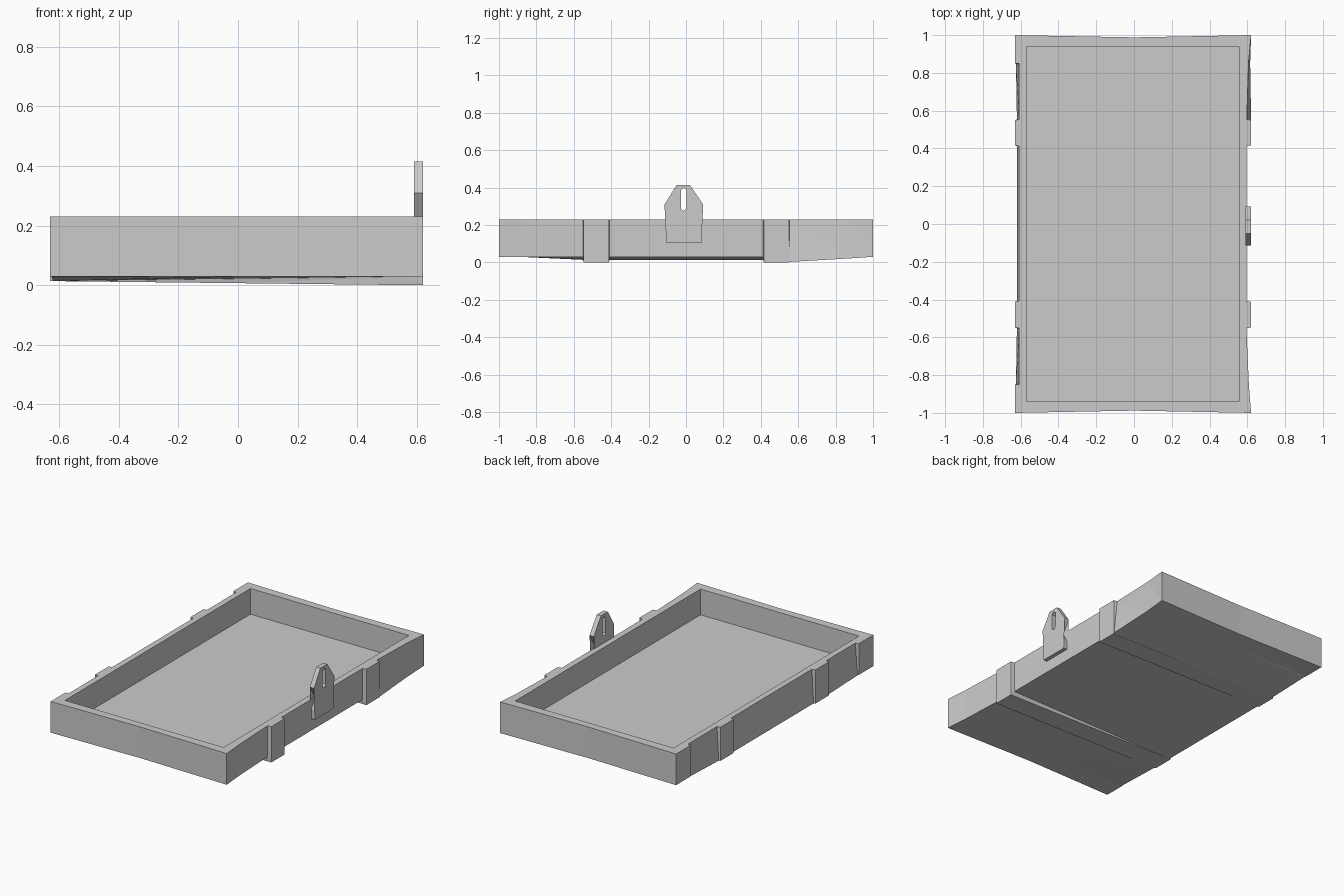
import bpy
import bmesh

cube = bpy.data.objects.get("Cube")
if cube:
    bpy.data.objects.remove(cube, do_unlink=True)

TOP = 0.23

grey = bpy.data.materials.new("plain_grey")
grey.use_nodes = True
COLOUR = (0.6, 0.6, 0.6, 1)
grey.diffuse_color = COLOUR
grey.node_tree.nodes["Principled BSDF"].inputs["Base Color"].default_value = COLOUR


def loft(name, rings):
    """Closed solid through a list of equal rings of points."""
    bm = bmesh.new()
    rows = [[bm.verts.new(p) for p in ring] for ring in rings]
    for a, b in zip(rows, rows[1:]):
        for i in range(len(a)):
            j = (i + 1) % len(a)
            bm.faces.new((a[i], a[j], b[j], b[i]))
    bm.faces.new(rows[0])
    bm.faces.new(rows[-1])
    bmesh.ops.triangulate(bm, faces=bm.faces[:])
    bmesh.ops.recalc_face_normals(bm, faces=bm.faces[:])
    mesh = bpy.data.meshes.new(name)
    bm.to_mesh(mesh)
    bm.free()
    mesh.materials.append(grey)
    ob = bpy.data.objects.new(name, mesh)
    bpy.context.collection.objects.link(ob)
    return ob


def prism(name, outline, x0, x1):
    """Y-Z outline extruded along x."""
    return loft(name, [[(x, y, z) for y, z in outline] for x in (x0, x1)])


def cut(ob, cutter):
    cutter.hide_render = True
    mod = ob.modifiers.new("cut", "BOOLEAN")
    mod.operation = "DIFFERENCE"
    mod.solver = "EXACT"
    mod.object = cutter
    bpy.context.view_layer.objects.active = ob
    bpy.ops.object.modifier_apply(modifier=mod.name)
    bpy.data.objects.remove(cutter, do_unlink=True)


# Tray sections along y: left (top x, bottom x, bottom z), right (same)
proud_l, proud_r = (-0.63, -0.63, 0.014), (0.62, 0.62, 0)
sunk_l, sunk_r = (-0.608, -0.62, 0.014), (0.595, 0.595, 0.03)
corner_l, corner_r = (-0.63, -0.63, 0.03), (0.62, 0.62, 0.03)
flare_r = (0.608, 0.608, 0.03)
blend_r = (0.606, 0.615, 0.02)
notch_l = (-0.608, -0.625, 0.028)
sections = [
    (-1, corner_l, corner_r),
    (-0.852, corner_l, flare_r),
    (-0.848, notch_l, flare_r),
    (-0.552, sunk_l, sunk_r),
    (-0.548, proud_l, proud_r),
    (-0.412, proud_l, proud_r),
    (-0.408, sunk_l, sunk_r),
    (0.412, sunk_l, sunk_r),
    (0.416, proud_l, proud_r),
    (0.55, proud_l, proud_r),
    (0.554, sunk_l, (0.597, 0.62, 0.003)),
    (0.848, notch_l, blend_r),
    (0.852, corner_l, blend_r),
    (1, corner_l, corner_r),
]


def section(y, left, right):
    mid = y * 0.988 if abs(y) == 1 else y      # ends bow inwards slightly
    return [(left[0], y, TOP), (0, mid, TOP), (right[0], y, TOP),
            (right[1], y, right[2]), (0, mid, (left[2] + right[2]) / 2),
            (left[1], y, left[2])]


tray = loft("tray", [section(*s) for s in sections])

# Hollow inside of the tray
hollow = [(-0.94, 0.065), (0.94, 0.065), (0.94, 0.4), (-0.94, 0.4)]
cut(tray, prism("hollow_cutter", hollow, -0.57, 0.555))

# Hanging latch on the left-hand wall, with its slot
latch_outline = [(-0.105, 0.105), (0.082, 0.105), (0.082, 0.166), (0.045, 0.23),
                 (0.092, 0.31), (0.02, 0.415), (-0.05, 0.415), (-0.115, 0.31),
                 (-0.067, 0.23), (-0.105, 0.166)]
latch = prism("latch", latch_outline, 0.59, 0.62)
slot = [(-0.028, 0.285), (-0.012, 0.275), (0.004, 0.292), (0.004, 0.385),
        (-0.012, 0.4), (-0.028, 0.385)]
cut(latch, prism("slot_cutter", slot, 0.5, 0.7))
